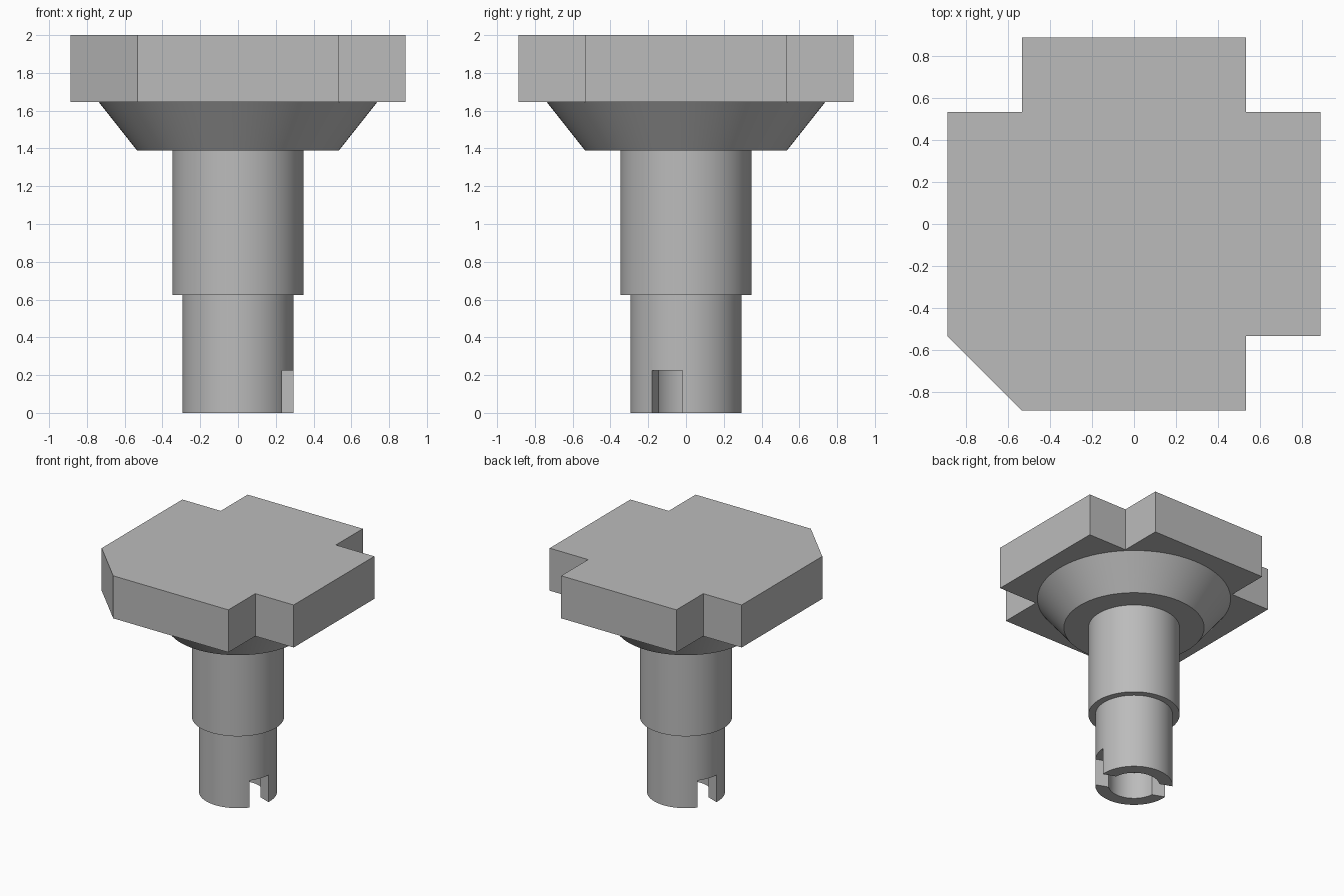
import bpy, bmesh
from math import radians, pi
from mathutils import Matrix, Vector

if "Cube" in bpy.data.objects:
    bpy.data.objects.remove(bpy.data.objects["Cube"])

grey = bpy.data.materials.new("plain grey")
grey.use_nodes = True
grey.diffuse_color = (0.5, 0.5, 0.5, 1)
grey.node_tree.nodes["Principled BSDF"].inputs["Base Color"].default_value = (0.5, 0.5, 0.5, 1)

SEGMENTS = 96
SLOT_TOP = 0.225


def finish(bm, name):
    bmesh.ops.recalc_face_normals(bm, faces=bm.faces)
    mesh = bpy.data.meshes.new(name)
    bm.to_mesh(mesh)
    bm.free()
    mesh.materials.append(grey)
    obj = bpy.data.objects.new(name, mesh)
    bpy.context.collection.objects.link(obj)
    return obj


def lathe(name, profile):
    """Spin (radius, height) points, starting and ending on the axis."""
    bm = bmesh.new()
    verts = [bm.verts.new((r, 0, z)) for r, z in profile]
    edges = [bm.edges.new(pair) for pair in zip(verts, verts[1:])]
    bmesh.ops.spin(bm, geom=verts + edges, cent=(0, 0, 0), axis=(0, 0, 1),
                   angle=2 * pi, steps=SEGMENTS, use_merge=True)
    bmesh.ops.remove_doubles(bm, verts=bm.verts, dist=1e-5)
    return finish(bm, name)


def smooth(obj):
    bpy.ops.object.select_all(action="DESELECT")
    obj.select_set(True)
    bpy.context.view_layer.objects.active = obj
    bpy.ops.object.shade_smooth_by_angle(angle=radians(30))


# Stepped shaft with a blind bore, and the flared collar
shaft = lathe("shaft", [(0, SLOT_TOP), (0.195, SLOT_TOP), (0.195, 0), (0.295, 0),
                        (0.295, 0.625), (0.348, 0.625), (0.348, 1.42), (0, 1.42)])
collar = lathe("collar", [(0, 1.39), (0.535, 1.39), (0.737, 1.645), (0.737, 1.68), (0, 1.68)])

# Angled slot cut right across the lower end of the shaft
bm = bmesh.new()
bmesh.ops.create_cube(bm, size=1, matrix=Matrix.Rotation(radians(-20.7), 4, "Z")
                      @ Matrix.Translation((0, 0, SLOT_TOP / 2 - 0.1))
                      @ Matrix.Diagonal((0.8, 0.171, SLOT_TOP + 0.2, 1)))
cutter = finish(bm, "slot_cutter")
cutter.hide_render = True
cut = shaft.modifiers.new("slot", "BOOLEAN")
cut.operation, cut.solver, cut.object = "DIFFERENCE", "EXACT", cutter
bpy.ops.object.select_all(action="DESELECT")
bpy.context.view_layer.objects.active = shaft
shaft.select_set(True)
bpy.ops.object.modifier_apply(modifier=cut.name)
bpy.data.objects.remove(cutter)

for part in (shaft, collar):
    smooth(part)

# Head plate: three notched corners and one chamfered corner
OUT, IN = 0.887, 0.532
outline = []
for sx, sy in ((1, 1), (-1, 1), (-1, -1), (1, -1)):
    corner = [(sx * OUT, sy * IN), (sx * IN, sy * IN), (sx * IN, sy * OUT)]
    if (sx, sy) == (-1, -1):
        del corner[1]
    outline += corner if sx * sy > 0 else corner[::-1]
bm = bmesh.new()
base = bm.faces.new([bm.verts.new((x, y, 1.645)) for x, y in outline])
top = bmesh.ops.extrude_face_region(bm, geom=[base], use_keep_orig=True)
bmesh.ops.translate(bm, vec=Vector((0, 0, 0.355)),
                    verts=[v for v in top["geom"] if isinstance(v, bmesh.types.BMVert)])
finish(bm, "head_plate")
